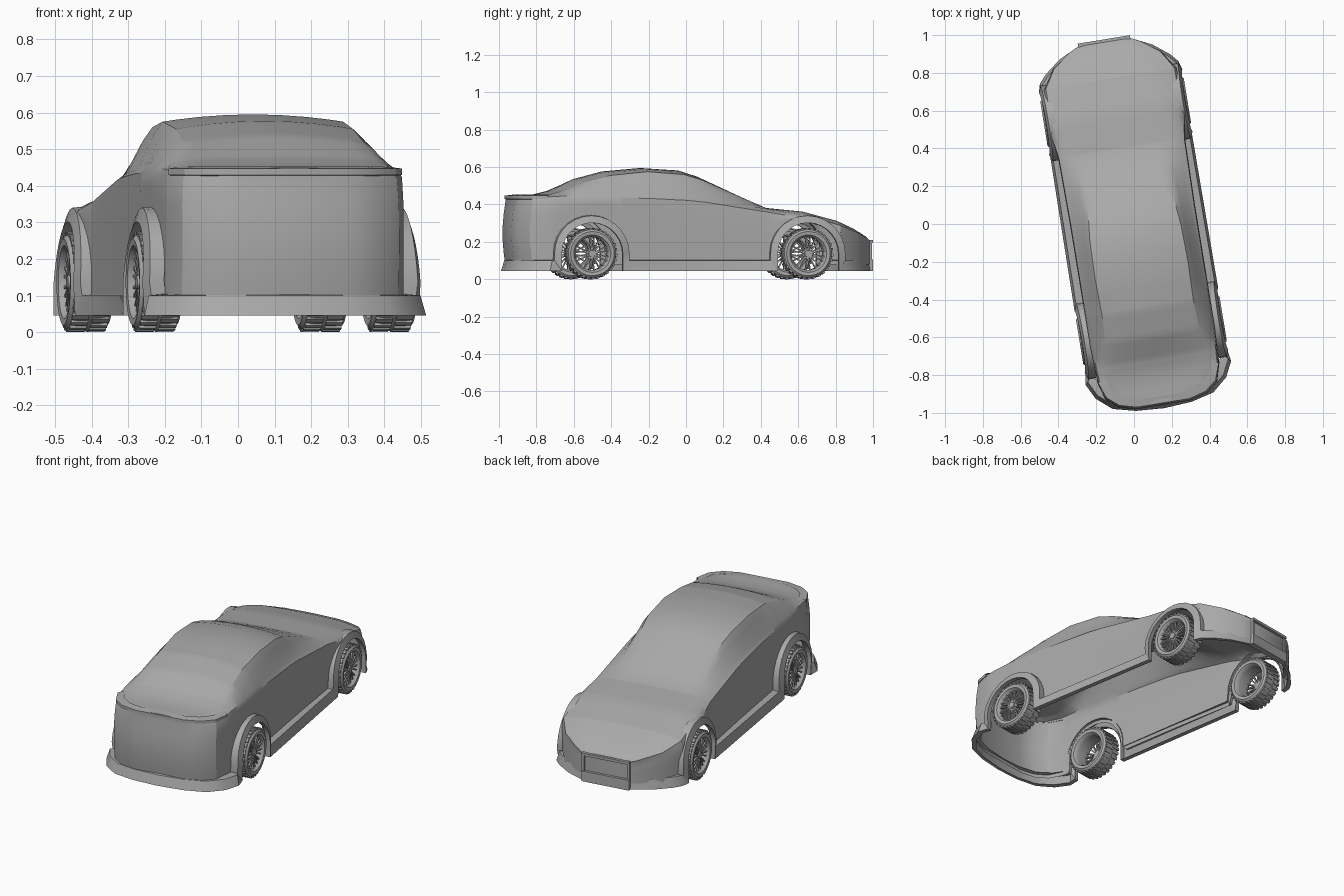
import bpy, bmesh
from math import sin, cos, pi, radians, sqrt
from mathutils import Matrix, Vector

cube = bpy.data.objects.get("Cube")
if cube:
    bpy.data.objects.remove(cube)

grey = bpy.data.materials.new("body grey")
grey.use_nodes = True
colour = (0.4, 0.4, 0.4, 1)
grey.diffuse_color = colour
grey.node_tree.nodes["Principled BSDF"].inputs["Base Color"].default_value = colour

TURN = Matrix.Rotation(radians(9.3), 4, "Z")   # the car stands at a slight angle
AXLES = (0.6, -0.57)
HUB_Z, TRACK = 0.137, 0.325


def finish(bm, name, matrix=Matrix(), angle=28, recalc=True):
    """Turn a bmesh into a shaded object in the car's turned frame."""
    if recalc:
        bmesh.ops.recalc_face_normals(bm, faces=bm.faces)
    mesh = bpy.data.meshes.new(name)
    bm.to_mesh(mesh)
    bm.free()
    mesh.transform(TURN @ matrix)
    mesh.materials.append(grey)
    mesh.shade_smooth()
    mesh.set_sharp_from_angle(angle=radians(angle))
    obj = bpy.data.objects.new(name, mesh)
    bpy.context.collection.objects.link(obj)
    return obj


def grid(bm, rows, closed=False):
    """Skin rows of points with quads."""
    verts = [[bm.verts.new(p) for p in row] for row in rows]
    pairs = list(zip(verts, verts[1:])) + ([(verts[-1], verts[0])] if closed else [])
    for a, b in pairs:
        for i in range(len(a) - 1):
            bm.faces.new((a[i], a[i + 1], b[i + 1], b[i]))
    return verts


def box(bm, low, high, matrix=Matrix()):
    low, high = Vector(low), Vector(high)
    place = Matrix.Translation((low + high) / 2) @ Matrix.Diagonal((*(high - low), 1))
    bmesh.ops.create_cube(bm, size=1, matrix=matrix @ place)


# Body shell: y, wall x, shoulder x, shoulder z, roof edge x, roof edge z, centre z
KEYS = [
    (-.955, .15, .14, .43, .10, .445, .45),
    (-.93, .24, .225, .432, .17, .447, .45),
    (-.88, .3, .285, .436, .24, .447, .45),
    (-.8, .327, .315, .44, .27, .45, .452),
    (-.72, .33, .32, .445, .26, .47, .477),
    (-.6, .335, .322, .45, .25, .518, .537),
    (-.45, .335, .32, .455, .245, .555, .577),
    (-.25, .335, .315, .45, .25, .575, .595),
    (-.05, .335, .31, .44, .245, .56, .582),
    (.05, .335, .305, .43, .235, .53, .55),
    (.4, .34, .3, .375, .22, .38, .384),
    (.6, .367, .345, .338, .24, .36, .364),
    (.78, .355, .345, .288, .23, .312, .318),
    (.88, .29, .285, .25, .19, .268, .274),
    (.95, .185, .19, .22, .13, .23, .234),
    (.975, .135, .14, .205, .1, .21, .212),
]


def station(y):
    for a, b in zip(KEYS, KEYS[1:]):
        if y <= b[0]:
            t = (y - a[0]) / (b[0] - a[0])
            return [p + (q - p) * t for p, q in zip(a, b)]
    return list(KEYS[-1])


def wall_bottom(y, radius=0.185):
    for axle in AXLES:
        if abs(y - axle) <= radius:
            return HUB_Z + sqrt(max(0, radius ** 2 - (y - axle) ** 2))
    return 0.08


def section(y):
    _, wall, sx, sz, rx, rz, top = station(y)
    low = wall_bottom(y)
    points = []
    for i in range(5):
        t = i / 5
        z = low + (sz - 0.02 - low) * t
        bulge = 0.015 * sin(pi * t) if y < -0.85 else 0
        points.append((wall, y - bulge, z))
    points += [(wall - 0.004, y, sz - 0.018), (sx, y, sz)]
    points.append((sx + (rx - sx) * 0.6, y, sz + (rz - sz) * 0.7))
    points.append((rx, y, rz))
    points += [(rx * f, y, rz + (top - rz) * (1 - f * f)) for f in (0.85, 0.6, 0.3, 0)]
    return points + [(-x, v, z) for x, v, z in reversed(points[:-1])]


stations = {k[0] for k in KEYS} | {-0.35, -0.15, 0.13, 0.22, 0.31}
for axle in AXLES:
    stations |= {round(axle + 0.185 * cos(pi * k / 12), 4) for k in range(13)}
bm = bmesh.new()
loft = grid(bm, [section(y) for y in sorted(stations)])
for end in (loft[0], loft[-1]):
    for i in range(len(end) // 2):
        j = len(end) - 1 - i
        if j - i > 2:
            bm.faces.new((end[i], end[i + 1], end[j - 1], end[j]))
        else:
            bm.faces.new((end[i], end[i + 1], end[j]))
finish(bm, "body_shell")

# Skirt: one flared band round bumpers, wheel arches and sills
SILL, BAND = 0.045, 0.1
IN_R, OUT_R = 0.165, 0.203
path = []          # x, inner y, inner z, outer y, outer z, inset scale in y
for x, y in ((0, .985), (.14, .975), (.25, .922), (.335, .855), (.372, .812)):
    path.append((x, y, SILL, y, BAND, 0.98))
for axle in AXLES:
    path.append((.385, axle + IN_R, SILL, axle + OUT_R, BAND, 1))
    for k in range(15):
        c, s = cos(pi * k / 14), sin(pi * k / 14)
        path.append((.385 - 0.012 * s, axle + IN_R * c, HUB_Z + IN_R * s,
                     axle + OUT_R * c, HUB_Z + OUT_R * s, 1))
    path.append((.38, axle - IN_R, SILL, axle - OUT_R, BAND, 1))
for x, y in ((.39, -.8), (.35, -.88), (.27, -.948), (.15, -.978), (0, -.988)):
    path.append((x, y, SILL, y, BAND, 0.965))


def skirt_row(x, yi, zi, yo, zo, scale):
    return [(x * 0.86, yo * scale, zo + 0.004), (x * 0.965, yo * (1 + scale) / 2, zo),
            (x, yi, zi), (x * 0.93, yi * (1 + scale) / 2, zi)]


bm = bmesh.new()
rows = [skirt_row(*p) for p in path]
grid(bm, rows)
grid(bm, [[(-x, y, z) for x, y, z in row] for row in rows])
bmesh.ops.remove_doubles(bm, verts=bm.verts, dist=0.0005)
finish(bm, "skirt_and_wheel_arches")

# Nose panel with a framed recess
bm = bmesh.new()
box(bm, (-.14, .955, SILL), (.14, .99, .105))
box(bm, (-.14, .955, .195), (.14, .99, .21))
box(bm, (-.13, .955, .1), (.13, .974, .2))
for side in (-1, 1):
    box(bm, (side * .133 - .007, .955, .1), (side * .133 + .007, .985, .2))
finish(bm, "nose_panel")

# Hood seams and rear deck lip
bm = bmesh.new()
for side in (-1, 1):
    seam = [(side * .14, y) for y in (.83, .88, .92, .95)]
    edges = []
    for x, y in seam:
        _, _, sx, sz, rx, rz, top = station(y)
        f = min(1, .14 / rx)
        z = rz + (top - rz) * (1 - f * f) + 0.002
        edges.append([(x - .002, y, z), (x + .002, y, z)])
    grid(bm, edges)
finish(bm, "hood_seams")
bm = bmesh.new()
lip = [(-.32, -.8), (-.29, -.885), (-.23, -.935), (-.14, -.96)]
lip += [(-x, y) for x, y in reversed(lip)]
grid(bm, [[(x * .9, y * .96, .452), (x * 1.01, y, .447), (x * 1.01, y, .43),
           (x * .98, y * .99, .425)] for x, y in lip])
finish(bm, "rear_deck_lip")

# Wheels: lathed tyre and barrel, tread blocks, hub and paired spokes (axis along x)
TYRE = [(.05, .094), (.058, .1), (.06, .118), (.05, .129), (.03, .133), (-.03, .133),
        (-.05, .129), (-.06, .118), (-.058, .1), (-.05, .094), (-.03, .088), (.04, .088)]


def wheel(name, side, axle):
    bm = bmesh.new()
    ring = TYRE + TYRE[:1]
    grid(bm, [[(x, r * cos(a), r * sin(a)) for x, r in ring]
              for a in (2 * pi * k / 40 for k in range(40))], closed=True)
    bmesh.ops.remove_doubles(bm, verts=bm.verts, dist=0.0001)
    for k in range(30):
        for half in (-1, 1):
            spin = Matrix.Rotation(2 * pi * (k + half / 4) / 30, 4, "X")
            box(bm, (half * .028 - .023, -.008, .128), (half * .028 + .023, .008, .137), spin)
    axis = Matrix.Translation((.038, 0, 0)) @ Matrix.Rotation(pi / 2, 4, "Y")
    bmesh.ops.create_cone(bm, cap_ends=True, segments=20, radius1=.022, radius2=.018,
                          depth=.024, matrix=axis)
    for k in range(10):
        spin = Matrix.Rotation(2 * pi * k / 10, 4, "X")
        for tilt in (-1, 1):
            lean = Matrix.Rotation(tilt * radians(8), 4, "X")
            box(bm, (.03, -.0035, .015), (.044, .0035, .091), spin @ lean)
    flip = Matrix.Diagonal((side, 1, 1, 1))
    place = Matrix.Translation((side * TRACK, axle, HUB_Z))
    bmesh.ops.transform(bm, matrix=flip, verts=bm.verts)
    finish(bm, name, place)


for end, axle in zip(("front", "rear"), AXLES):
    for word, side in (("left", 1), ("right", -1)):
        wheel(f"{end}_{word}_wheel", side, axle)
